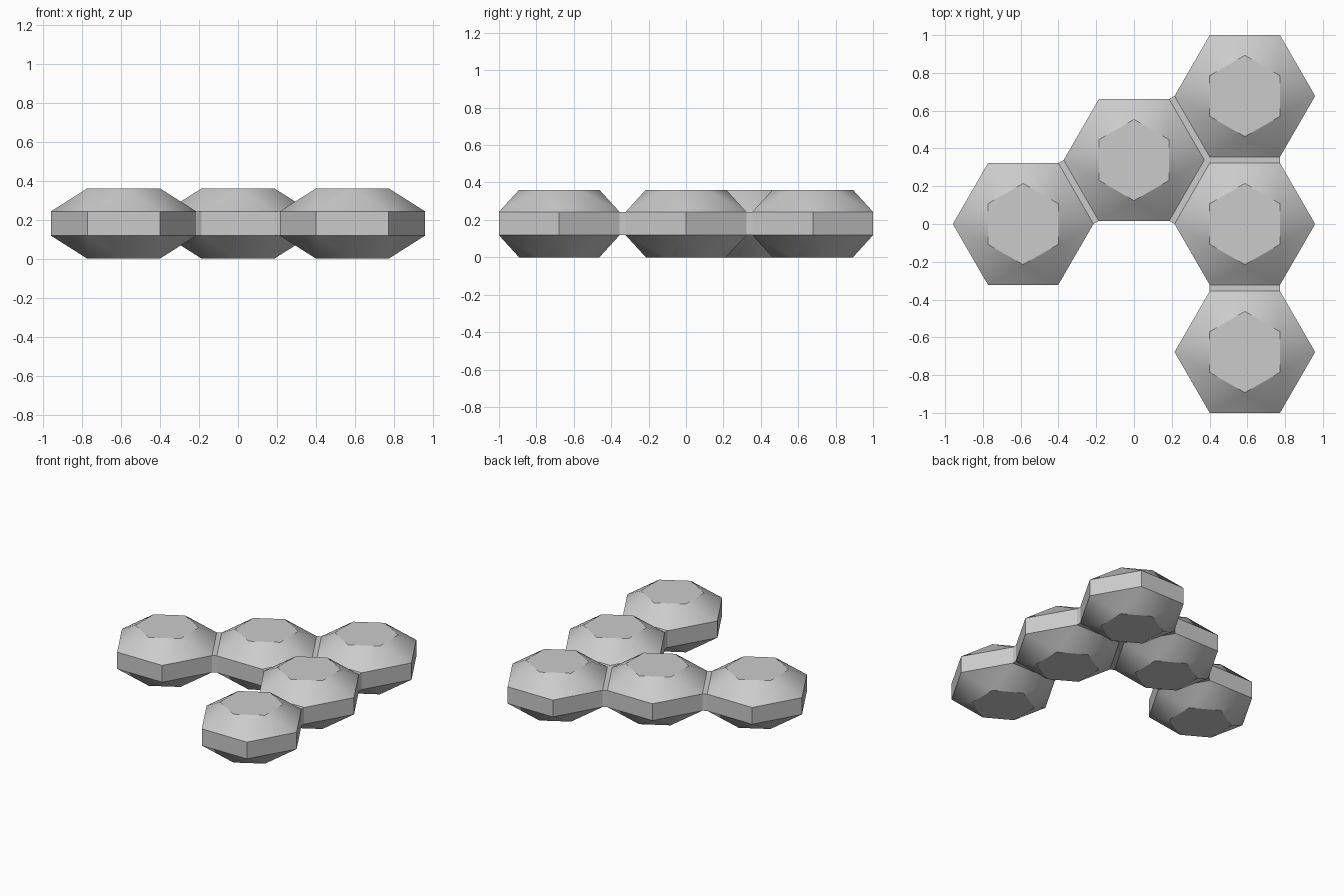
import bpy, bmesh
from math import cos, sin, pi, radians
from mathutils import Vector

cube = bpy.data.objects.get("Cube")
if cube:
    bpy.data.objects.remove(cube)

RIM, CAP = 0.3722, 0.2149       # hexagon radii of the rim and the flat caps
LOW, HIGH, TOP = 0.118, 0.243, 0.361
PITCH = 0.6777                  # distance between neighbouring cells
DX = PITCH * cos(pi / 6)

grey = bpy.data.materials.new("plain_grey")
grey.use_nodes = True
COLOUR = (0.6, 0.6, 0.6, 1)
grey.diffuse_color = COLOUR
grey.node_tree.nodes["Principled BSDF"].inputs["Base Color"].default_value = COLOUR


def finish(name, bm):
    bmesh.ops.recalc_face_normals(bm, faces=bm.faces)
    mesh = bpy.data.meshes.new(name)
    bm.to_mesh(mesh)
    bm.free()
    mesh.materials.append(grey)
    obj = bpy.data.objects.new(name, mesh)
    bpy.context.collection.objects.link(obj)
    bpy.ops.object.select_all(action='DESELECT')
    obj.select_set(True)
    bpy.context.view_layer.objects.active = obj
    bpy.ops.object.shade_smooth_by_angle(angle=radians(30))
    return obj


def hexagon(centre, radius, turn=0.0):
    return [centre + Vector((cos(a), sin(a), 0)) * radius
            for a in (turn + i * pi / 3 for i in range(6))]


def cell(name, centre):
    """Hexagonal drum whose caps are turned half a step against the rim."""
    bm = bmesh.new()
    rings = [[bm.verts.new((p.x, p.y, z)) for p in hexagon(centre, r, t)]
             for r, t, z in ((CAP, pi / 6, 0), (RIM, 0, LOW),
                             (RIM, 0, HIGH), (CAP, pi / 6, TOP))]
    bottom, low, high, top = rings
    bm.faces.new(bottom)
    bm.faces.new(top)
    for i in range(6):
        j = (i + 1) % 6
        bm.faces.new((low[i], low[j], high[j], high[i]))
        for rim, cap in ((low, bottom), (high, top)):
            bm.faces.new((rim[i], rim[j], cap[i]))
            bm.faces.new((rim[j], cap[j], cap[i]))
    finish(name, bm)


def prism(name, outline):
    """Upright block of the same height as the rim band."""
    bm = bmesh.new()
    face = bm.faces.new([bm.verts.new((p.x, p.y, LOW)) for p in outline])
    new = bmesh.ops.extrude_face_region(bm, geom=[face])["geom"]
    bmesh.ops.translate(bm, vec=(0, 0, HIGH - LOW),
                        verts=[v for v in new if isinstance(v, bmesh.types.BMVert)])
    finish(name, bm)


def bridge(name, a, b):
    """Block filling the narrow gap between the facing sides of two cells."""
    def side(c, other):
        return sorted(hexagon(c, RIM), key=lambda p: (p - other).length)[:2]
    p, q = side(a, b)
    r, s = side(b, a)
    if (r - q).length > (s - q).length:
        r, s = s, r
    prism(name, (p, q, r, s))


# Cells
cells = {
    "back_left": Vector((DX, PITCH, 0)),
    "middle_left": Vector((DX, 0, 0)),
    "front_left": Vector((DX, -PITCH, 0)),
    "centre": Vector((0, PITCH / 2, 0)),
    "right": Vector((-DX, 0, 0)),
}
for label, pos in cells.items():
    cell(label + "_cell", pos)

# Bridges between neighbours
for a, b in (("back_left", "middle_left"), ("middle_left", "front_left"),
             ("centre", "back_left"), ("centre", "middle_left"), ("right", "centre")):
    bridge(f"{a}_to_{b}_bridge", cells[a], cells[b])

# Small plug where three bridges meet
trio = [cells[k] for k in ("back_left", "middle_left", "centre")]
middle = sum(trio, Vector()) / 3
prism("junction_plug", [min(hexagon(c, RIM), key=lambda p: (p - middle).length)
                        for c in trio])
